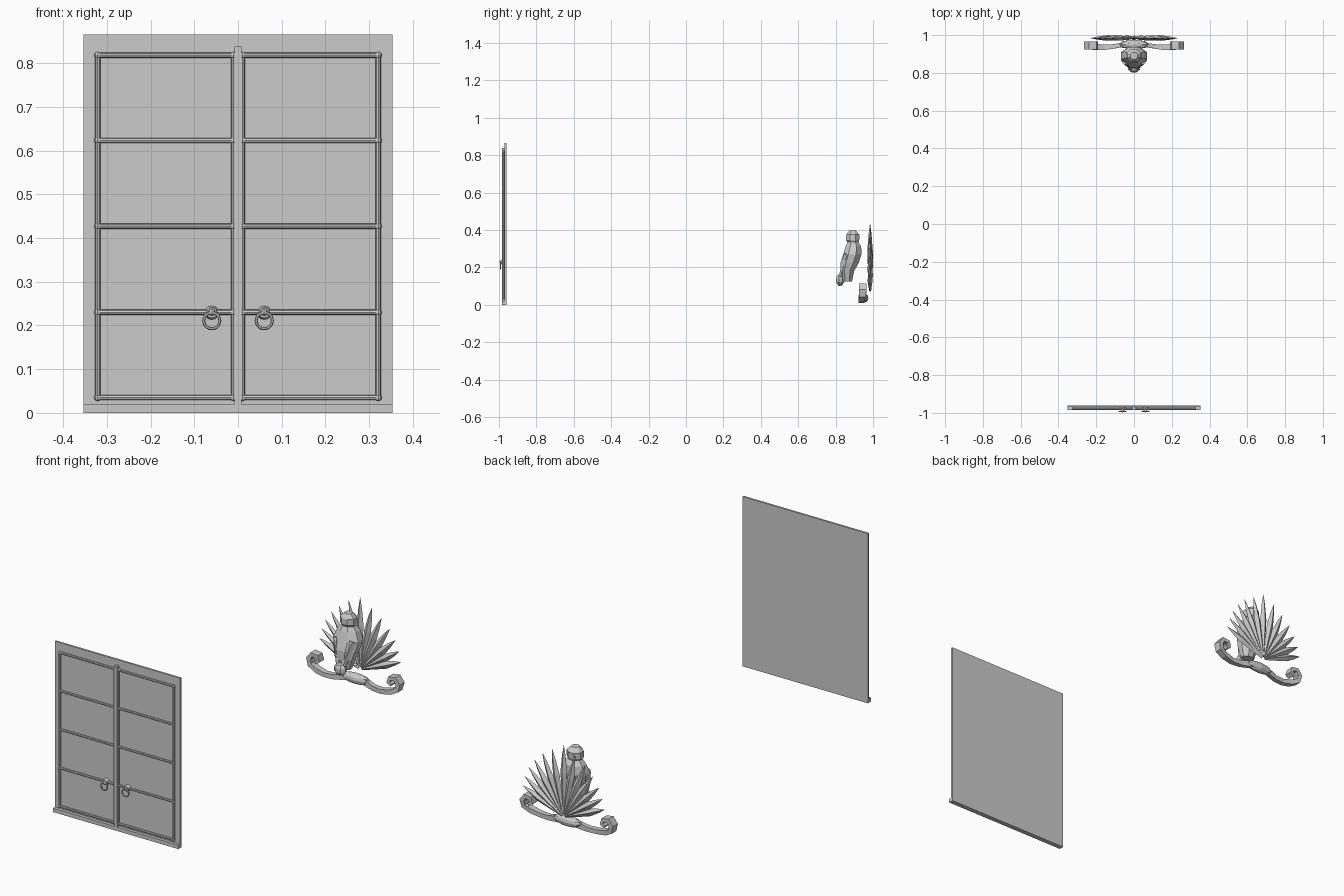
import bpy, bmesh, math
from mathutils import Vector

if "Cube" in bpy.data.objects:
    bpy.data.objects.remove(bpy.data.objects["Cube"])

grey = bpy.data.materials.new("light grey")
grey.diffuse_color = (0.6, 0.6, 0.6, 1)
grey.use_nodes = True
grey.node_tree.nodes["Principled BSDF"].inputs["Base Color"].default_value = grey.diffuse_color


def finish(ob, name, smooth=False):
    ob.name = name
    ob.data.materials.clear()
    ob.data.materials.append(grey)
    if smooth:
        bpy.ops.object.shade_smooth_by_angle(angle=math.radians(40))
    return ob


def box(name, lo, hi):
    bpy.ops.mesh.primitive_cube_add(size=1, location=[(a + b) / 2 for a, b in zip(lo, hi)])
    ob = bpy.context.object
    ob.scale = [b - a for a, b in zip(lo, hi)]
    return finish(ob, name)


def rod(name, a, b, r, r2=None, sides=8):
    a, b = Vector(a), Vector(b)
    bpy.ops.mesh.primitive_cone_add(vertices=sides, radius1=r, radius2=r if r2 is None else r2,
                                    depth=(b - a).length, location=(a + b) / 2)
    ob = bpy.context.object
    ob.rotation_euler = (b - a).to_track_quat('Z', 'Y').to_euler()
    return finish(ob, name)


def ball(name, loc, size, seg=8, rings=6):
    bpy.ops.mesh.primitive_uv_sphere_add(segments=seg, ring_count=rings, radius=1, location=loc)
    ob = bpy.context.object
    ob.scale = size
    return finish(ob, name)


def loft(name, rings):
    """Skin a list of equal-length vertex rings and cap the ends."""
    bm = bmesh.new()
    vs = [[bm.verts.new(p) for p in ring] for ring in rings]
    n = len(rings[0])
    for a, b in zip(vs, vs[1:]):
        for i in range(n):
            bm.faces.new((a[i], a[(i + 1) % n], b[(i + 1) % n], b[i]))
    bm.faces.new(vs[0])
    bm.faces.new(vs[-1])
    bmesh.ops.recalc_face_normals(bm, faces=bm.faces)
    me = bpy.data.meshes.new(name)
    bm.to_mesh(me)
    bm.free()
    ob = bpy.data.objects.new(name, me)
    bpy.context.collection.objects.link(ob)
    return finish(ob, name)


# door slab, sill and centre post
box("door_panel", (-.353, -.97, 0), (.353, -.96, .865))
box("door_sill", (-.353, -.985, 0), (.353, -.96, .02))
box("centre_post", (-.008, -.985, .02), (.008, -.968, .838))

# rod lattice with joint balls, and ring handles, on both leaves
levels = [.035, .23, .427, .623, .818]
RY = -.977
for s in (-1, 1):
    for x in (.01, .321):
        rod("upright_rod", (s * x, RY, levels[0]), (s * x, RY, levels[-1]), .006)
    for z in levels:
        rod("cross_rod", (s * .01, RY, z), (s * .321, RY, z), .006)
        for x in (.01, .321):
            ball("joint_ball", (s * x, RY, z), (.008, .008, .008))
    hx = s * .06
    rod("handle_boss", (hx, -.97, .229), (hx, -.987, .229), .016, .012, 12)
    ball("handle_knob", (hx, -.988, .23), (.008, .010, .008))
    bpy.ops.mesh.primitive_torus_add(major_segments=20, minor_segments=6, major_radius=.0185,
                                     minor_radius=.0035, location=(hx, -.992, .211),
                                     rotation=(math.pi / 2, 0, 0))
    finish(bpy.context.object, "handle_ring", True)

# palm fan: thirteen ridged leaves
for i in range(13):
    k = (i - 6) / 6
    ang = math.pi / 2 - k * math.radians(67)
    length = .365 - .115 * abs(k) ** .8
    d = Vector((math.cos(ang), 0, math.sin(ang)))
    side = Vector((-d.z, 0, d.x))
    y0 = .985 + (.001 if i % 2 else -.001)
    rings = []
    for t, w in ((.04, .3), (.35, .7), (.62, 1), (.85, .55), (1, .03)):
        c = Vector((0, y0, .07)) + d * length * t
        h, v = side * .019 * w, Vector((0, .014 * w, 0))
        rings.append([c + h, c + v, c - h, c - v])
    loft("palm_leaf", rings)

# perched bird: body and head in one faceted loft (z, y, half width, half depth)
profile = [(.125, .862, .035, .028), (.18, .862, .052, .040), (.225, .875, .066, .053),
           (.27, .889, .075, .053), (.312, .895, .056, .045), (.335, .893, .036, .032),
           (.345, .891, .042, .038), (.375, .892, .041, .038), (.396, .89, .02, .02)]
loft("bird_body", [[(rx * math.cos(a), y + ry * math.sin(a), z)
                    for a in [math.tau * (j + .5) / 8 for j in range(8)]]
                   for z, y, rx, ry in profile])
for s in (-1, 1):
    rod("bird_wing", (s * .045, .865, .27), (s * .014, .828, .15), .022, .012, 6)
ball("bird_foot", (0, .823, .132), (.035, .023, .032), 7, 5)

# scroll base: central boss and two curled arms
ball("scroll_boss", (0, .95, .037), (.085, .025, .026), 8, 6)
path = [(.05, .95, .035, .016), (.11, .94, .022, .012), (.16, .935, .022, .011),
        (.21, .938, .032, .012), (.245, .943, .05, .012), (.252, .945, .08, .012),
        (.235, .945, .104, .011), (.205, .945, .100, .010), (.198, .945, .078, .009),
        (.215, .945, .068, .008)]
for s in (-1, 1):
    pts = [Vector((s * x, y, z)) for x, y, z, r in path]
    rings = []
    for i, p in enumerate(pts):
        d = pts[min(i + 1, len(pts) - 1)] - pts[max(i - 1, 0)]
        n = Vector((-d.z, 0, d.x)).normalized() * path[i][3]
        w = Vector((0, .010 + .010 * min(1, i / 5), 0))
        rings.append([p + n + w, p - n + w, p - n - w, p + n - w])
    loft("scroll_arm", rings)
